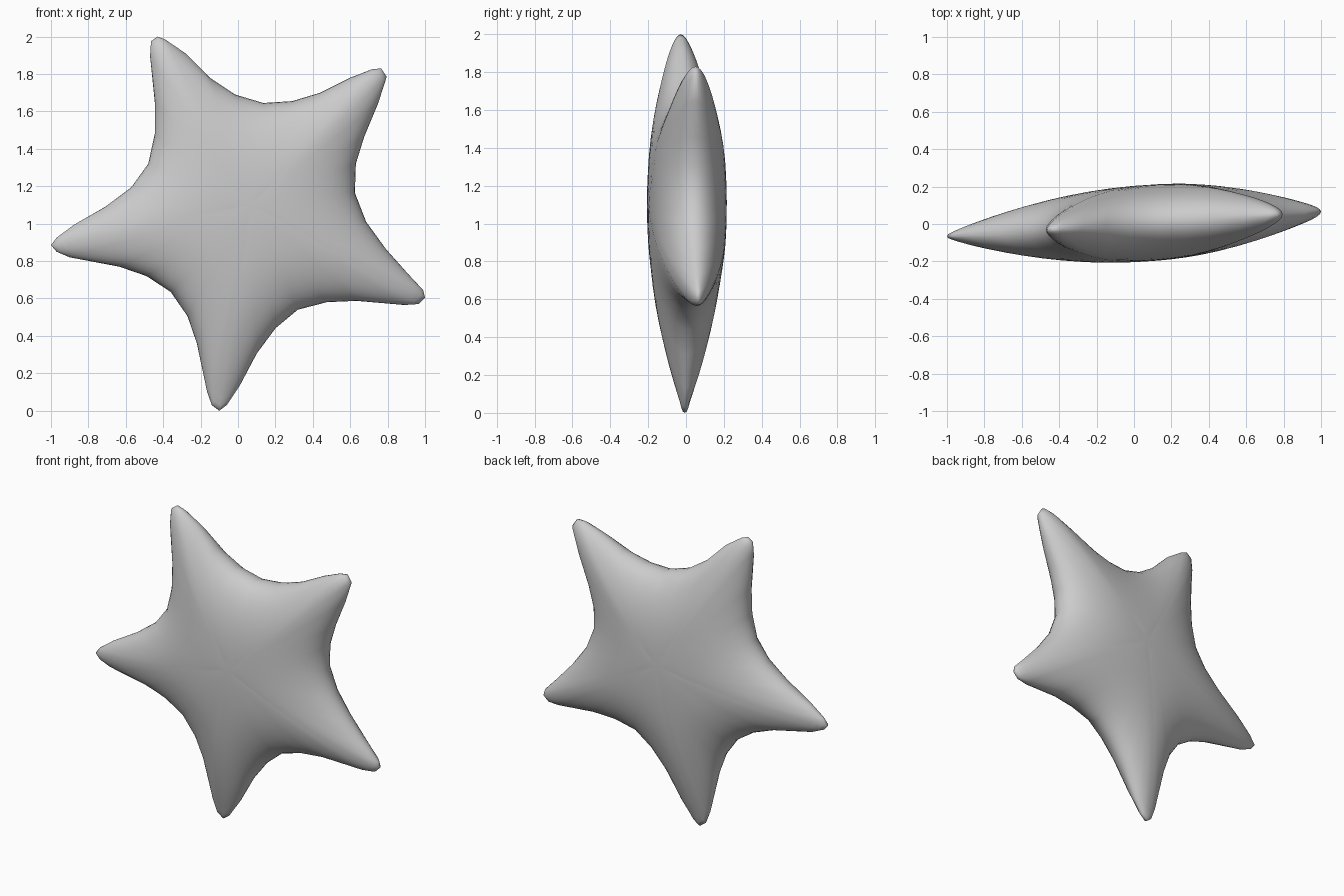
import bpy, bmesh, math
from mathutils import Vector
from mathutils.geometry import intersect_point_line

if "Cube" in bpy.data.objects:
    bpy.data.objects.remove(bpy.data.objects["Cube"])

# star outline in the x-z plane, clockwise from the top tip
OUTLINE = [Vector(p) for p in [
    (-.43, 2.0), (-.39, 1.985), (-.28, 1.91), (-.15, 1.78), (-.015, 1.69), (.135, 1.645), (.29, 1.655),
    (.44, 1.70), (.6, 1.78), (.715, 1.825), (.765, 1.83), (.795, 1.785), (.75, 1.645), (.675, 1.465),
    (.63, 1.32), (.625, 1.165), (.685, 1.01), (.79, .865), (.915, .725), (.99, .645), (1.0, .605),
    (.965, .57), (.89, .565), (.635, .587), (.475, .58), (.32, .54), (.2, .44), (.10, .305),
    (.01, .135), (-.06, .03), (-.10, .0), (-.14, .03), (-.165, .10), (-.22, .36), (-.27, .505),
    (-.36, .635), (-.49, .72), (-.635, .77), (-.9, .82), (-.97, .85), (-1.0, .885), (-.97, .925),
    (-.875, .995), (-.71, 1.09), (-.57, 1.195), (-.48, 1.32), (-.445, 1.48), (-.445, 1.65),
    (-.47, 1.895), (-.465, 1.975)]]
CENTRE = Vector((.07, 1.1))
N, RINGS = len(OUTLINE), 14
TILT = .066          # the star is turned slightly about z


def edge_distance(p):
    best = 9
    for i in range(N):
        a, b = OUTLINE[i - 1], OUTLINE[i]
        q, f = intersect_point_line(p, a, b)
        q = a.lerp(b, min(1, max(0, f)))
        best = min(best, (p - Vector(q[:2])).length)
    return best


def half_thickness(p):
    # ridge height falls along each arm, rounded off towards the edge
    r = (p - CENTRE).length
    ridge = .205 * max(.1, 1 - (r / 1.12) ** 2)
    width = .02 + .45 * max(.02, 1 - r / 1.1)
    u = 1 - min(1, edge_distance(p) / width)
    return ridge * math.sqrt(1 - u * u)


bm = bmesh.new()


def vert(p, side):
    return bm.verts.new((p.x, TILT * p.x + side * half_thickness(p), p.y))


# shared rim, then a domed front and back made of shrinking rings
rim = [bm.verts.new((p.x, TILT * p.x, p.y)) for p in OUTLINE]
for side in (-1, 1):
    outer = rim
    for k in range(1, RINGS):
        t = math.cos(k / RINGS * math.pi / 2)
        inner = [vert(CENTRE.lerp(p, t), side) for p in OUTLINE]
        for i in range(N):
            bm.faces.new((outer[i - 1], outer[i], inner[i], inner[i - 1]))
        outer = inner
    top = vert(CENTRE, side)
    for i in range(N):
        bm.faces.new((outer[i - 1], outer[i], top))

# soften the domes, keeping the rim in place
rim_set = set(rim)
domes = [v for v in bm.verts if v not in rim_set]
for _ in range(2):
    bmesh.ops.smooth_vert(bm, verts=domes, factor=.3, use_axis_x=False, use_axis_y=True, use_axis_z=False)
bmesh.ops.recalc_face_normals(bm, faces=bm.faces)
for f in bm.faces:
    f.smooth = True

mesh = bpy.data.meshes.new("star")
bm.to_mesh(mesh)
bm.free()
bpy.context.collection.objects.link(bpy.data.objects.new("star", mesh))
